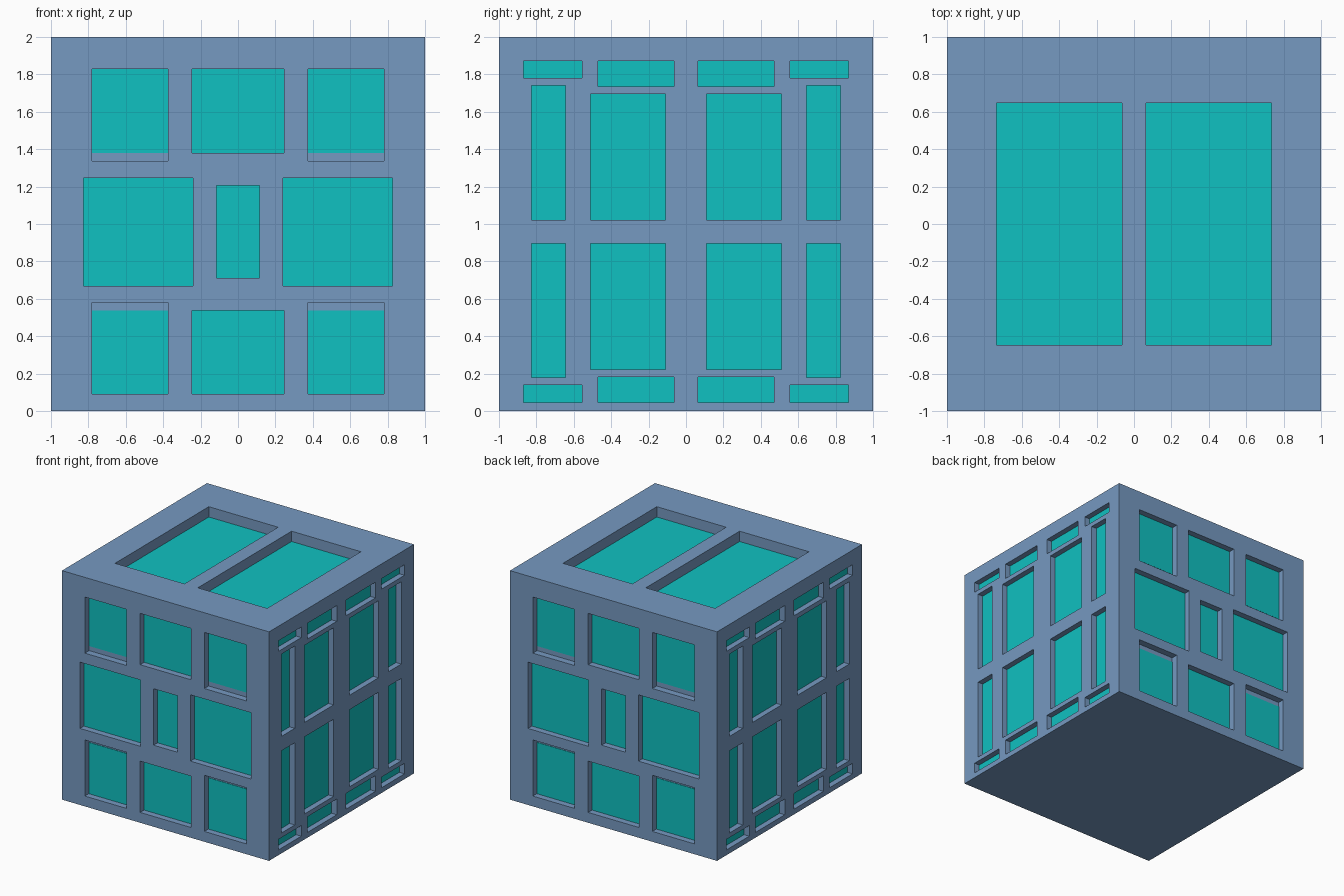
import bpy
import bmesh
from mathutils import Vector

cube = bpy.data.objects.get("Cube")
if cube:
    bpy.data.objects.remove(cube, do_unlink=True)


def make_material(name, rgb):
    mat = bpy.data.materials.new(name)
    mat.use_nodes = True
    mat.diffuse_color = (*rgb, 1)
    mat.node_tree.nodes["Principled BSDF"].inputs["Base Color"].default_value = (*rgb, 1)
    return mat


BLUE = make_material("frame blue", (0.181, 0.319, 0.533))
TEAL = make_material("panel teal", (0.005, 0.533, 0.533))

MID = 0.959           # height the wall panels mirror about
PANE = 0.004          # pane thickness
WALL_DEPTH, SIDE_DEPTH, TOP_DEPTH = 0.055, 0.05, 0.09


def add_box(bm, lo, hi):
    """Axis-aligned box between two corners."""
    lo, hi = Vector(lo), Vector(hi)
    verts = bmesh.ops.create_cube(bm, size=1)["verts"]
    for v in verts:
        v.co = (lo + hi) / 2 + v.co * (hi - lo)


def make_object(name, bm, mat):
    mesh = bpy.data.meshes.new(name)
    bmesh.ops.recalc_face_normals(bm, faces=bm.faces)
    bm.to_mesh(mesh)
    bm.free()
    mesh.materials.append(mat)
    obj = bpy.data.objects.new(name, mesh)
    bpy.context.collection.objects.link(obj)
    return obj


def wall_box(bm, axis, sign, u0, u1, z0, z1, d0, d1):
    """Box in a wall, between depths d0 and d1 below the surface."""
    a, b = sorted((sign * (1 - d0), sign * (1 - d1)))
    if axis == "y":
        add_box(bm, (u0, a, z0), (u1, b, z1))
    else:
        add_box(bm, (a, u0, z0), (b, u1, z1))


# Recesses as (u0, u1, z0, z1, bare strip at the lower edge), upper half only
FRONT = [(0.375, 0.78, 1.338, 1.828, 0.042), (-0.245, 0.245, 1.38, 1.828, 0)]
FRONT_MIDDLE = [(0.24, 0.826, 0.668, 1.247, 0), (-0.115, 0.115, 0.712, 1.205, 0)]
SIDE = [(0.555, 0.87, 1.78, 1.872, 0), (0.065, 0.47, 1.735, 1.872, 0),
        (0.645, 0.825, 1.022, 1.74, 0), (0.11, 0.51, 1.022, 1.695, 0)]


def mirrored(recesses, flip_z):
    """Yield each recess and its mirror copies as (u0, u1, z0, z1, pane z0, pane z1)."""
    for u0, u1, z0, z1, strip in recesses:
        spans = [(u0, u1)] if u0 < 0 else [(u0, u1), (-u1, -u0)]
        for a, b in spans:
            yield a, b, z0, z1, z0 + strip, z1
            if flip_z:
                m = 2 * MID
                yield a, b, m - z1, m - z0, m - z1, m - z0 - strip


cut = bmesh.new()

# Wall recesses and their panes, the same on opposite walls
walls = [("front_panels", "y", -1), ("back_panels", "y", 1),
         ("left_panels", "x", 1), ("right_panels", "x", -1)]
for name, axis, sign in walls:
    panes = bmesh.new()
    if axis == "y":
        layout = list(mirrored(FRONT, True)) + list(mirrored(FRONT_MIDDLE, False))
        depth = WALL_DEPTH
    else:
        layout = list(mirrored(SIDE, True))
        depth = SIDE_DEPTH
    for u0, u1, z0, z1, p0, p1 in layout:
        wall_box(cut, axis, sign, u0, u1, z0, z1, -0.05, depth + PANE)
        wall_box(panes, axis, sign, u0, u1, p0, p1, depth, depth + PANE)
    make_object(name, panes, TEAL)

# Two long recesses in the top
panes = bmesh.new()
for x0, x1 in [(-0.735, -0.065), (0.065, 0.735)]:
    add_box(cut, (x0, -0.647, 2 - TOP_DEPTH - PANE), (x1, 0.647, 2.05))
    add_box(panes, (x0, -0.647, 2 - TOP_DEPTH - PANE), (x1, 0.647, 2 - TOP_DEPTH))
make_object("top_panels", panes, TEAL)

# Cube body with the recesses cut out
body = bmesh.new()
add_box(body, (-1, -1, 0), (1, 1, 2))
frame = make_object("frame", body, BLUE)
cutter = make_object("recess_cutter", cut, BLUE)
cutter.hide_render = True
mod = frame.modifiers.new("recesses", "BOOLEAN")
mod.operation = "DIFFERENCE"
mod.solver = "EXACT"
mod.object = cutter
bpy.context.view_layer.update()
result = bpy.data.meshes.new_from_object(
    frame.evaluated_get(bpy.context.evaluated_depsgraph_get()))
frame.modifiers.clear()
frame.data = result
bpy.data.objects.remove(cutter, do_unlink=True)
